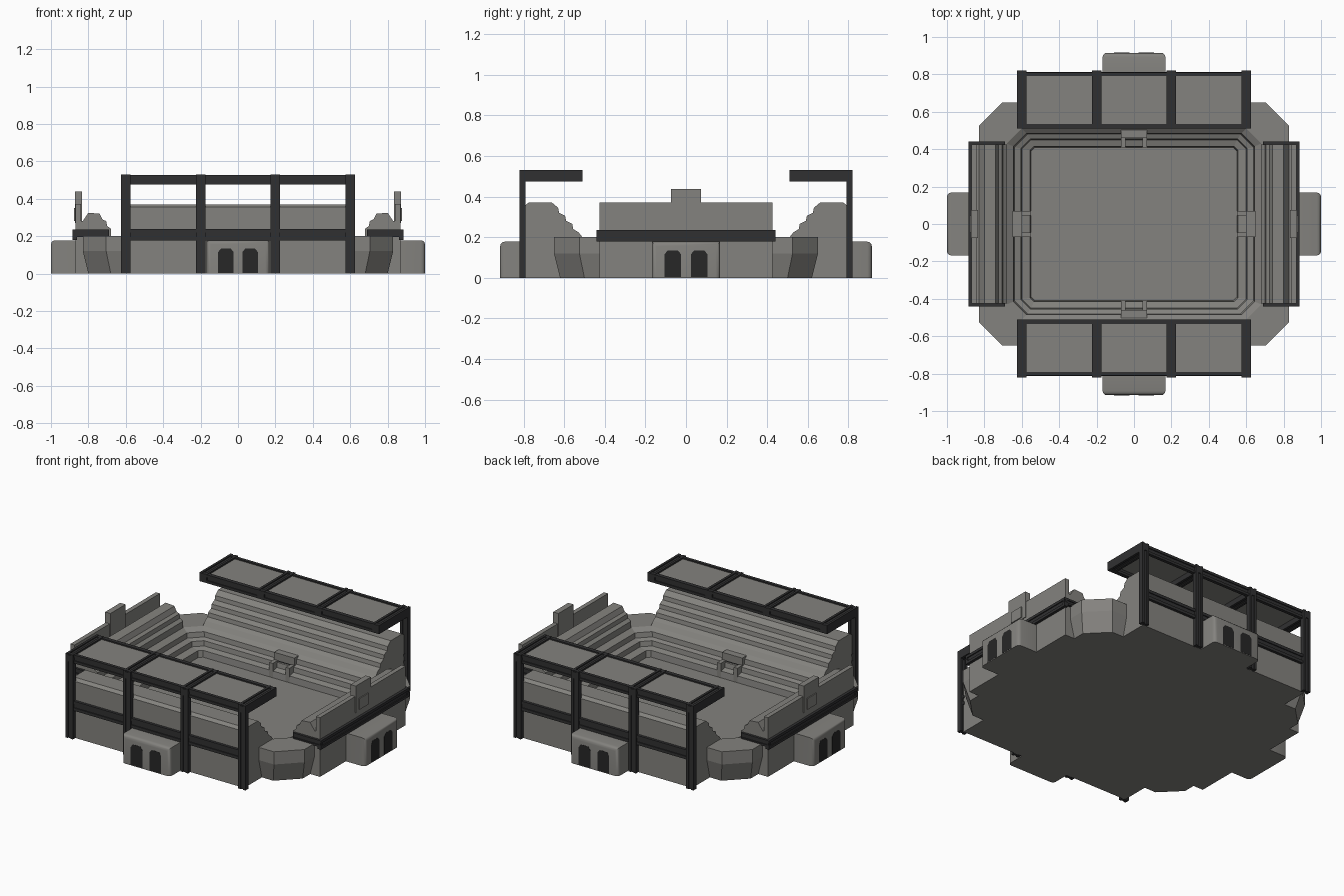
import bpy, bmesh, math
from mathutils import Matrix

if "Cube" in bpy.data.objects:
    bpy.data.objects.remove(bpy.data.objects["Cube"])


def material(name, rgb):
    m = bpy.data.materials.new(name)
    m.diffuse_color = (*rgb, 1)
    m.use_nodes = True
    m.node_tree.nodes["Principled BSDF"].inputs["Base Color"].default_value = m.diffuse_color
    return m


GREY = material("concrete grey", (0.23, 0.225, 0.21))
BLACK = material("steel black", (0.03, 0.03, 0.031))
DARK = material("opening dark", (0.02, 0.02, 0.02))


def finish(name, bm, mat, smooth=False):
    bmesh.ops.recalc_face_normals(bm, faces=bm.faces[:])
    me = bpy.data.meshes.new(name)
    bm.to_mesh(me)
    bm.free()
    me.materials.append(mat)
    ob = bpy.data.objects.new(name, me)
    bpy.context.collection.objects.link(ob)
    if smooth:
        bpy.ops.object.select_all(action='DESELECT')
        ob.select_set(True)
        bpy.context.view_layer.objects.active = ob
        bpy.ops.object.shade_smooth_by_angle(angle=math.radians(40))
    return ob


def add_box(bm, lo, hi):
    c = [(a + b) / 2 for a, b in zip(lo, hi)]
    d = [b - a for a, b in zip(lo, hi)]
    bmesh.ops.create_cube(bm, size=1, matrix=Matrix.Translation(c) @ Matrix.Diagonal((*d, 1)))


def boxes(name, items, mat, turn=0):
    bm = bmesh.new()
    for lo, hi in items:
        add_box(bm, lo, hi)
    bm.transform(Matrix.Rotation(turn, 4, 'Z'))
    return finish(name, bm, mat)


def prism(name, profile, half, mat, turn):
    """Profile in (outward, up), extruded sideways by +-half; outward is -y before turning."""
    bm = bmesh.new()
    a = [bm.verts.new((-half, -r, z)) for r, z in profile]
    b = [bm.verts.new((half, -r, z)) for r, z in profile]
    n = len(profile)
    for i in range(n):
        j = (i + 1) % n
        bm.faces.new((a[i], a[j], b[j], b[i]))
    bm.faces.new(a)
    bm.faces.new(b[::-1])
    bm.transform(Matrix.Rotation(turn, 4, 'Z'))
    return finish(name, bm, mat)


def ibeam(lo, hi, axis, up):
    """Two flanges at the ends of the 'up' direction and a thinner web along 'axis'."""
    out = []
    t = (hi[up] - lo[up]) * 0.3
    for edge in (0, 1):
        l, h = list(lo), list(hi)
        if edge:
            l[up] = hi[up] - t
        else:
            h[up] = lo[up] + t
        out.append((l, h))
    third = 3 - axis - up
    l, h = list(lo), list(hi)
    l[third] += 0.006
    h[third] -= 0.006
    out.append((l, h))
    return out


# Bowl: floor, stepped lower tier, corner decks and outer wall, lofted from chamfered rings
rings = [(.55, .41, .02, .06), (.555, .415, .02, .10), (.60, .45, .05, .11), (.605, .455, .05, .14),
         (.64, .48, .07, .15), (.645, .485, .07, .18), (.68, .51, .08, .20),
         (.83, .65, .125, .20), (.83, .65, .125, .12), (.80, .62, .12, 0)]
bm = bmesh.new()
loops = []
for hx, hy, c, z in rings:
    pts = [(hx - c, hy), (hx, hy - c), (hx, c - hy), (hx - c, -hy),
           (c - hx, -hy), (-hx, c - hy), (-hx, hy - c), (c - hx, hy)]
    loops.append([bm.verts.new((x, y, z)) for x, y in pts])
for p, q in zip(loops, loops[1:]):
    for i in range(8):
        j = (i + 1) % 8
        bm.faces.new((p[i], p[j], q[j], q[i]))
bm.faces.new(loops[0])
bm.faces.new(loops[-1])
finish("bowl", bm, GREY)


def entrance(name, reach, inner, turn):
    # Rounded block with two arched openings
    bm = bmesh.new()
    add_box(bm, (-.168, -reach, 0), (.168, -inner, .178))
    edges = [e for e in bm.edges if max(v.co.z for v in e.verts) > .1
             and all(v.co.y < -inner - .01 for v in e.verts)]
    bmesh.ops.bevel(bm, geom=edges, offset=.022, segments=3, profile=.5, affect='EDGES')
    bm.transform(Matrix.Rotation(turn, 4, 'Z'))
    finish(name, bm, GREY, True)
    bm = bmesh.new()
    for s in (-1, 1):
        pts = [(.024, .004), (.106, .004), (.106, .115), (.09, .135), (.04, .135), (.024, .115)]
        f = bm.faces.new([bm.verts.new((s * x, -reach - .001, z)) for x, z in pts])
        r = bmesh.ops.extrude_face_region(bm, geom=[f])
        for v in r["geom"]:
            if isinstance(v, bmesh.types.BMVert):
                v.co.y += .008
    bm.transform(Matrix.Rotation(turn, 4, 'Z'))
    finish(name + "_openings", bm, DARK)


# Long stands with columns, wall beam and roof
for side, turn in (("front", 0), ("back", math.pi)):
    tiers = [(.51, 0), (.51, .20), (.53, .225), (.555, .24), (.56, .265), (.59, .28), (.595, .305),
             (.625, .32), (.63, .345), (.66, .37), (.775, .37), (.795, .355), (.795, 0)]
    prism(side + "_stand", tiers, .60, GREY, turn)
    steel = []
    for x in (-.6, -.2, .2, .6):
        steel += ibeam((x - .025, -.82, 0), (x + .025, -.79, .53), 2, 0)
        steel += ibeam((x - .025, -.82, .475), (x + .025, -.51, .53), 1, 0)
    steel += ibeam((-.62, -.812, .178), (.62, -.79, .238), 0, 2)
    steel += ibeam((-.62, -.81, .475), (.62, -.79, .528), 0, 2)
    steel += ibeam((-.62, -.535, .475), (.62, -.51, .528), 0, 2)
    boxes(side + "_steel_frame", steel, BLACK, turn)
    boxes(side + "_roof_panels", [((x - .178, -.795, .508), (x + .178, -.53, .52))
                                  for x in (-.4, 0, .4)], GREY, turn)
    entrance(side + "_entrance", .915, .79, turn)

# Short stands with parapet, control box and surrounding beam
for side, turn in (("right", math.pi / 2), ("left", -math.pi / 2)):
    tiers = [(.68, 0), (.68, .24), (.70, .255), (.705, .28), (.725, .29), (.74, .32), (.80, .325),
             (.83, .28), (.84, .28), (.84, .372), (.868, .372), (.868, 0)]
    prism(side + "_stand", tiers, .425, GREY, turn)
    boxes(side + "_control_box", [((-.075, -.872, .27), (.075, -.835, .438)),
                                  ((-.045, -.878, .28), (.045, -.87, .35))], GREY, turn)
    steel = ibeam((-.44, -.885, .18), (.44, -.862, .236), 0, 2)
    for s in (-1, 1):
        lo, hi = sorted((s * .42, s * .44))
        steel += ibeam((lo, -.885, .195), (hi, -.69, .236), 1, 2)
    boxes(side + "_wall_beam", steel, BLACK, turn)
    entrance(side + "_entrance", 1.0, .86, turn)

# Tunnel gates between the pitch and the lower tier
for side, turn, r in (("front", 0, .41), ("back", math.pi, .41),
                      ("right", math.pi / 2, .55), ("left", -math.pi / 2, .55)):
    boxes(side + "_tunnel", [((-.07, -r - .10, .05), (-.045, -r, .15)),
                             ((.045, -r - .10, .05), (.07, -r, .15)),
                             ((-.07, -r - .10, .15), (.07, -r - .05, .195))], GREY, turn)
    boxes(side + "_tunnel_mouth", [((-.045, -r - .06, .06), (.045, -r - .052, .15))], DARK, turn)
